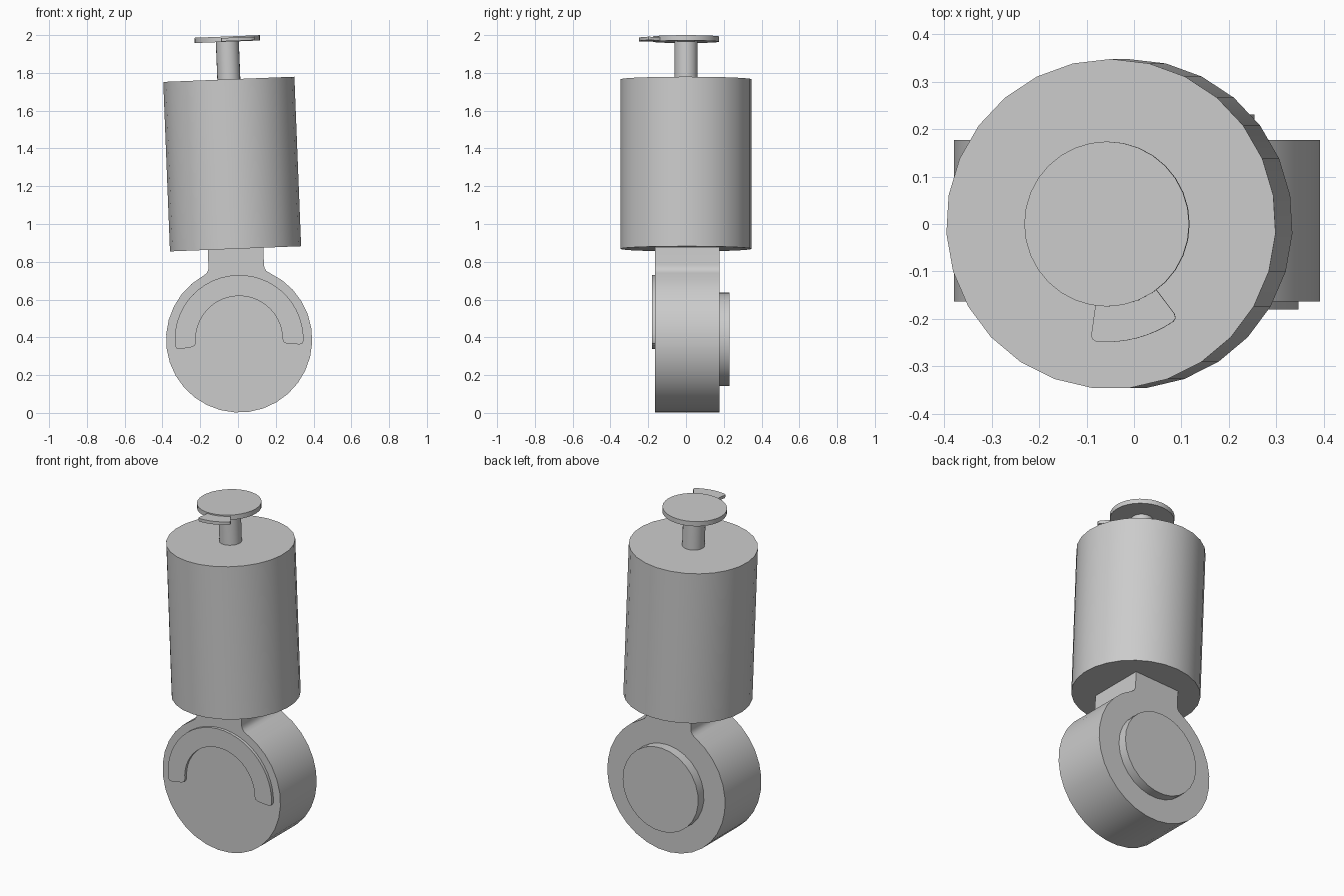
import bpy, bmesh
from math import sin, cos, radians, pi, atan2
from mathutils import Matrix

if "Cube" in bpy.data.objects:
    bpy.data.objects.remove(bpy.data.objects["Cube"])

grey = bpy.data.materials.new("plain grey")
grey.use_nodes = True
colour = (0.6, 0.6, 0.6, 1)
grey.diffuse_color = colour
grey.node_tree.nodes["Principled BSDF"].inputs["Base Color"].default_value = colour

# The whole caster leans slightly about the housing centre
LEAN = Matrix.Translation((0.006, 0, 0.389)) @ Matrix.Rotation(radians(-2.27), 4, 'Y')


def prism(name, outline, low, high, axis='Z'):
    """Extrude a flat outline along the Z or Y axis."""
    def place(u, v, h):
        return (u, v, h) if axis == 'Z' else (u, h, v)
    bm = bmesh.new()
    base = [bm.verts.new(place(u, v, low)) for u, v in outline]
    top = [bm.verts.new(place(u, v, high)) for u, v in outline]
    bm.faces.new(base)
    bm.faces.new(top)
    n = len(outline)
    for i in range(n):
        j = (i + 1) % n
        bm.faces.new((base[i], base[j], top[j], top[i]))
    bmesh.ops.recalc_face_normals(bm, faces=bm.faces)
    mesh = bpy.data.meshes.new(name)
    bm.to_mesh(mesh)
    bm.free()
    mesh.materials.append(grey)
    mesh.transform(LEAN)
    obj = bpy.data.objects.new(name, mesh)
    bpy.context.collection.objects.link(obj)
    bpy.ops.object.select_all(action='DESELECT')
    obj.select_set(True)
    bpy.context.view_layer.objects.active = obj
    bpy.ops.object.shade_smooth_by_angle(angle=radians(30))
    return obj


def arc(radius, start, end, steps):
    return [(radius * cos(start + (end - start) * i / steps),
             radius * sin(start + (end - start) * i / steps)) for i in range(steps + 1)]


def circle(radius, sides):
    return arc(radius, pi / 2, pi / 2 + 2 * pi, sides)[:-1]


def ring_sector(inner, outer, start, end, steps, corner, rounded_inner=True):
    """Part of a flat ring with softened corners."""
    def at(r, a):
        return (r * cos(a), r * sin(a))
    co, ci = corner / outer, corner / inner
    k = 0.3
    pts = [at(outer - corner, start), at(outer - k * corner, start + k * co)]
    pts += arc(outer, start + co, end - co, steps)
    pts += [at(outer - k * corner, end - k * co), at(outer - corner, end)]
    if not rounded_inner:
        return pts + arc(inner, end, start, steps)
    pts += [at(inner + corner, end), at(inner + k * corner, end - k * ci)]
    pts += arc(inner, end - ci, start + ci, steps)
    return pts + [at(inner + k * corner, start + k * ci), at(inner + corner, start)]


# Round housing with a filleted neck rising into the barrel
join = atan2(0.345, 0.175)
housing = arc(0.387, pi - join, 2 * pi + join, 27)
side = [(0.158, 0.357), (0.149, 0.373), (0.147, 0.39), (0.147, 0.49)]
housing += side + [(-x, z) for x, z in reversed(side)]
prism("housing", housing, -0.163, 0.177, 'Y')

# Raised arc on the front and round boss on the back
edge = radians(7)
prism("front_arc", ring_sector(0.23, 0.341, -edge, pi + edge, 26, 0.02),
      -0.18, -0.163, 'Y')
prism("back_boss", circle(0.248, 27), 0.177, 0.231, 'Y')

# Barrel, stem and cap
prism("barrel", circle(0.348, 27), 0.48, 1.378)
prism("stem", circle(0.061, 24), 1.378, 1.58)
prism("cap", circle(0.174, 32), 1.577, 1.605)

# Small tab on the cap rim
prism("cap_tab", ring_sector(0.165, 0.249, radians(-98), radians(-53), 8, 0.012, False),
      1.58, 1.598)
